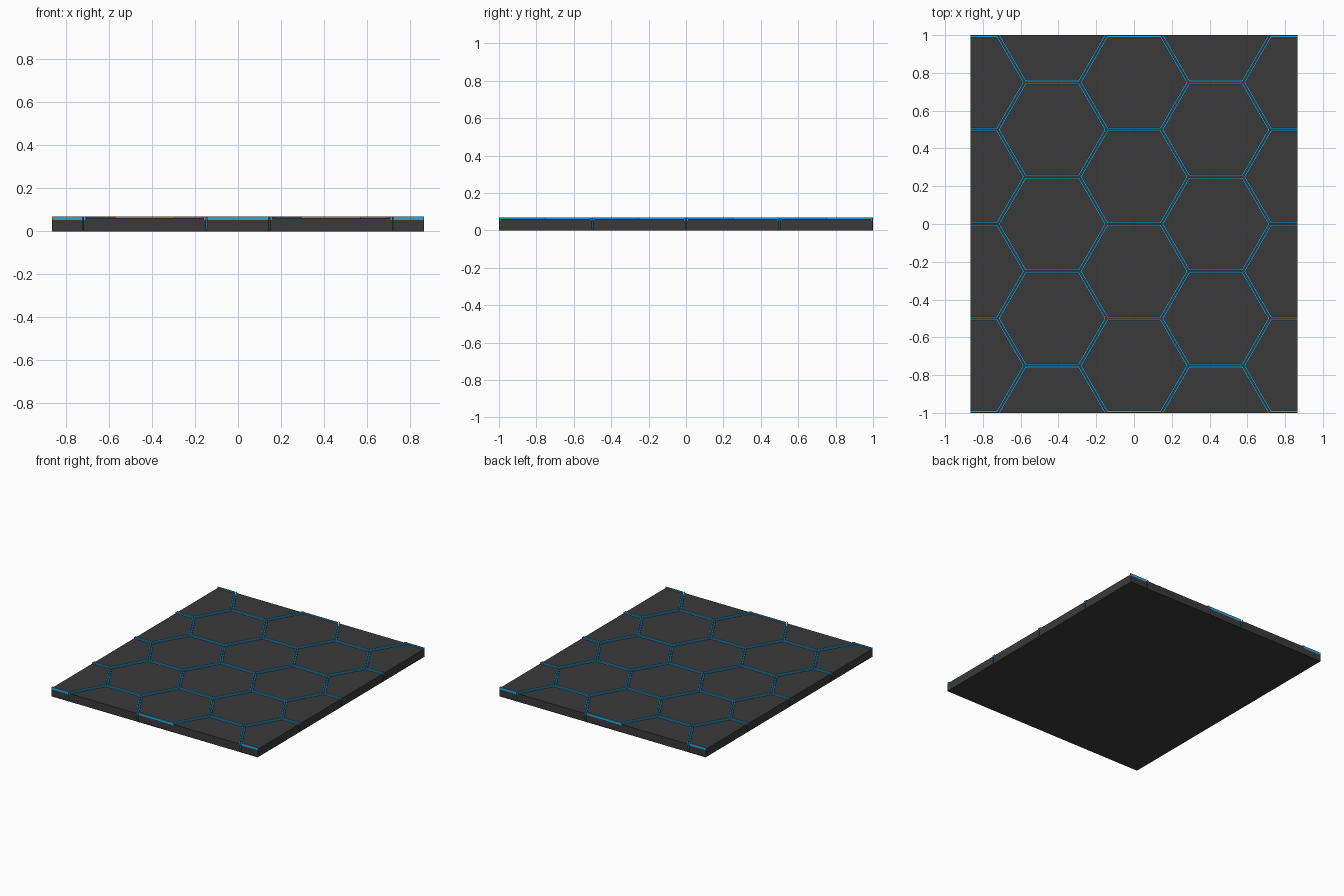
import bpy, bmesh, math
from mathutils import Vector

if "Cube" in bpy.data.objects:
    bpy.data.objects.remove(bpy.data.objects["Cube"])

AP = 0.25                      # hexagon apothem
COL = AP * math.sqrt(3)        # spacing between hexagon columns
HX, HY = 2 * COL, 1.0          # half size of the floor tile
GAP, RIM = 0.003, 0.0085       # half gap between cells, rim width


def material(name, rgb):
    m = bpy.data.materials.new(name)
    m.diffuse_color = (*rgb, 1)
    m.use_nodes = True
    m.node_tree.nodes["Principled BSDF"].inputs["Base Color"].default_value = m.diffuse_color
    return m


dark = material("dark_grey", (0.042, 0.042, 0.042))
blue = material("glow_blue", (0.03, 0.36, 0.66))

centres = [(i * COL, j * 2 * AP + (AP if i % 2 == 0 else 0))
           for i in range(-2, 3) for j in range(-3, 4)]


def ring(bm, c, apothem):
    r = apothem * 2 / math.sqrt(3)
    return [bm.verts.new((c[0] + r * math.cos(k * math.pi / 3),
                          c[1] + r * math.sin(k * math.pi / 3), 0)) for k in range(6)]


def cells(name, outer, inner, z0, z1, mats, side_blue=False):
    """Hexagons (or hexagon frames) clipped to the tile and extruded."""
    bm = bmesh.new()
    for c in centres:
        a = ring(bm, c, outer)
        if inner:
            b = ring(bm, c, inner)
            for k in range(6):
                n = (k + 1) % 6
                bm.faces.new((a[k], a[n], b[n], b[k]))
        else:
            bm.faces.new(a)
    for co, no in (((HX, 0, 0), (1, 0, 0)), ((-HX, 0, 0), (-1, 0, 0)),
                   ((0, HY, 0), (0, 1, 0)), ((0, -HY, 0), (0, -1, 0))):
        bmesh.ops.bisect_plane(bm, geom=bm.verts[:] + bm.edges[:] + bm.faces[:],
                               dist=1e-5, plane_co=co, plane_no=no, clear_outer=True)
    for v in bm.verts:
        v.co.z = z0
    ext = bmesh.ops.extrude_face_region(bm, geom=bm.faces[:])
    top = [g for g in ext["geom"] if isinstance(g, bmesh.types.BMVert)]
    bmesh.ops.translate(bm, verts=top, vec=Vector((0, 0, z1 - z0)))
    bmesh.ops.recalc_face_normals(bm, faces=bm.faces[:])
    bm.normal_update()
    if side_blue:              # slanted walls facing the gaps glow
        for f in bm.faces:
            f.material_index = int(0.2 < abs(f.normal.x) < 0.95)
    me = bpy.data.meshes.new(name)
    bm.to_mesh(me)
    bm.free()
    for m in mats:
        me.materials.append(m)
    ob = bpy.data.objects.new(name, me)
    bpy.context.collection.objects.link(ob)
    return ob


# Thin backing sheet closing the underside
bpy.ops.mesh.primitive_cube_add(size=1, location=(0, 0, 0.002))
base = bpy.context.object
base.name = "backing_sheet"
base.scale = (2 * HX, 2 * HY, 0.004)
base.data.materials.append(dark)

# Hexagon blocks, raised blue rims, and recessed top panels
cells("hex_blocks", AP - GAP, None, 0.004, 0.052, [dark, blue], side_blue=True)
cells("hex_rims", AP - GAP, AP - GAP - RIM, 0.052, 0.07, [blue])
cells("hex_panels", AP - GAP - RIM, None, 0.052, 0.061, [dark])
